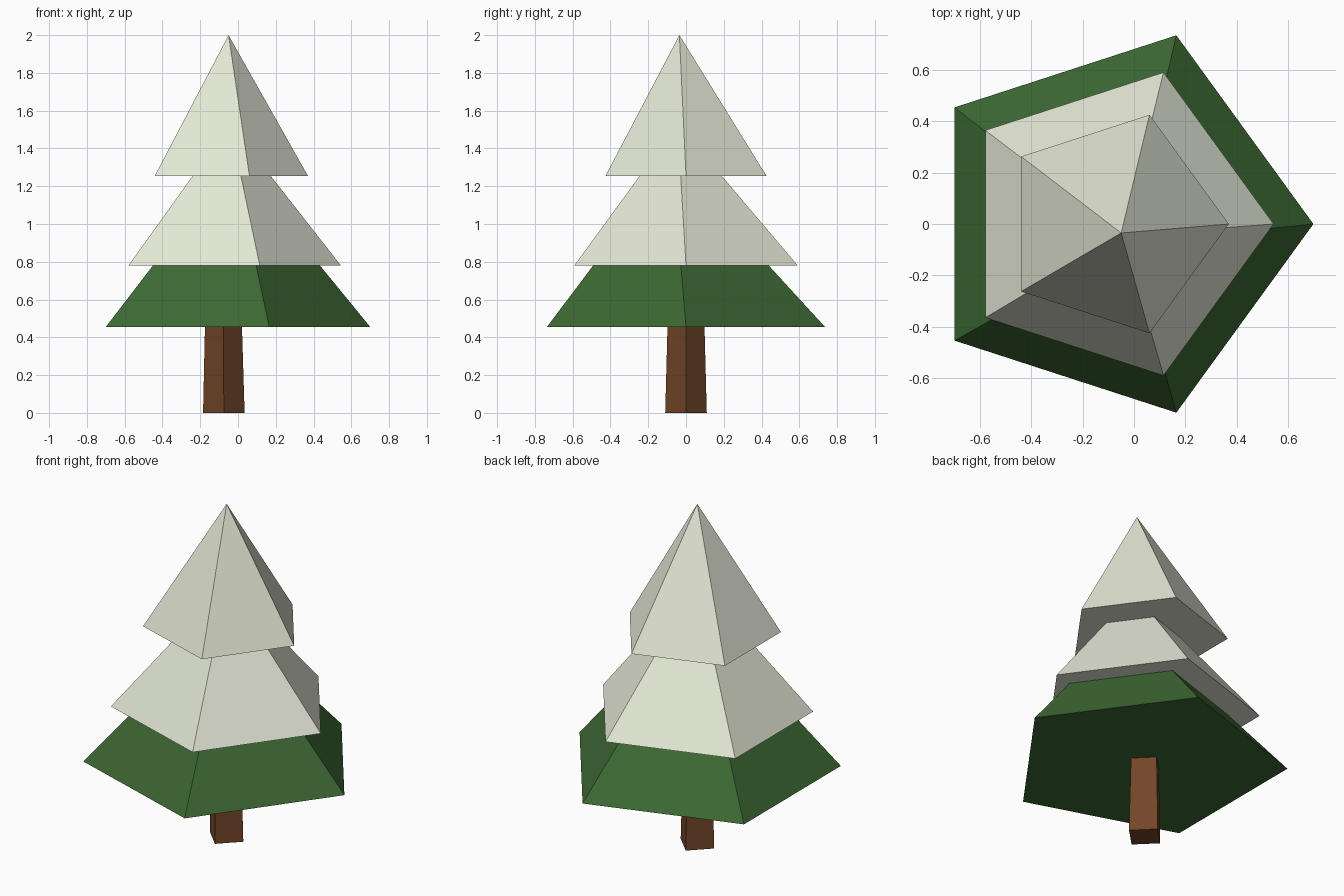
import bpy, bmesh, math

if "Cube" in bpy.data.objects:
    bpy.data.objects.remove(bpy.data.objects["Cube"])


def material(name, rgb):
    m = bpy.data.materials.new(name)
    m.diffuse_color = (*rgb, 1.0)
    m.use_nodes = True
    m.node_tree.nodes["Principled BSDF"].inputs["Base Color"].default_value = m.diffuse_color
    return m


GREEN = material("pine green", (0.045, 0.138, 0.033))
SNOW = material("snow white", (0.78, 0.81, 0.67))
BROWN = material("bark brown", (0.17, 0.061, 0.021))


def tapered(name, sides, low, high, mat):
    """Leaning prism between rings (x, y, z, radius); radius 0 gives a point.
    The base is closed, the top is open because the next part covers it."""
    bm = bmesh.new()

    def ring(x, y, z, r):
        if r == 0:
            return [bm.verts.new((x, y, z))] * sides
        return [bm.verts.new((x + r * math.cos(math.tau * i / sides),
                              y + r * math.sin(math.tau * i / sides), z))
                for i in range(sides)]

    a, b = ring(*low), ring(*high)
    for i in range(sides):
        j = (i + 1) % sides
        corners = [a[i], a[j], b[j]]
        if b[i] is not b[j]:
            corners.append(b[i])
        bm.faces.new(corners)
    bm.faces.new(a[::-1])
    mesh = bpy.data.meshes.new(name)
    bm.to_mesh(mesh)
    bm.free()
    mesh.materials.append(mat)
    obj = bpy.data.objects.new(name, mesh)
    bpy.context.collection.objects.link(obj)
    return obj


# Four-sided trunk, corner towards the front
tapered("trunk", 4, (-0.075, 0, 0, 0.11), (-0.077, 0, 0.455, 0.098), BROWN)

# Five-sided tiers, each leaning slightly towards the tip
tapered("lower_branches", 5, (-0.074, 0, 0.455, 0.774),
        (-0.055, -0.027, 0.78, 0.489), GREEN)
tapered("middle_snow_tier", 5, (-0.077, 0, 0.78, 0.622),
        (-0.055, -0.028, 1.255, 0.228), SNOW)
tapered("top_snow_tier", 5, (-0.078, 0, 1.255, 0.448),
        (-0.05, -0.035, 2.0, 0), SNOW)
